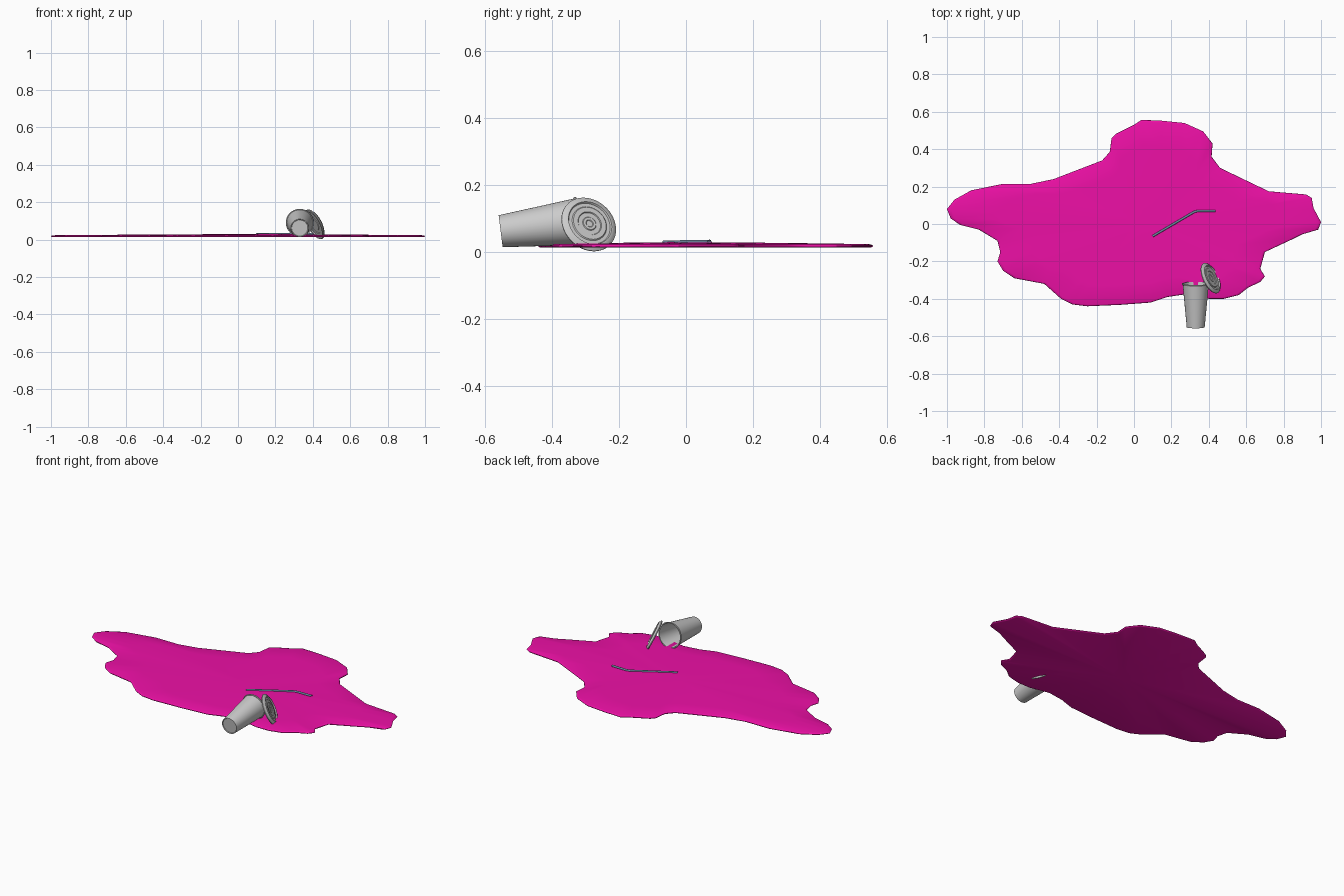
import bpy, bmesh, math
from mathutils import Vector

if "Cube" in bpy.data.objects:
    bpy.data.objects.remove(bpy.data.objects["Cube"])


def finish(name, bm, angle=40, color=None):
    bmesh.ops.recalc_face_normals(bm, faces=bm.faces)
    me = bpy.data.meshes.new(name)
    bm.to_mesh(me)
    bm.free()
    ob = bpy.data.objects.new(name, me)
    bpy.context.collection.objects.link(ob)
    if color:
        mat = bpy.data.materials.new(name + "_color")
        mat.diffuse_color = color
        mat.use_nodes = True
        mat.node_tree.nodes["Principled BSDF"].inputs["Base Color"].default_value = mat.diffuse_color
        me.materials.append(mat)
    bpy.ops.object.select_all(action='DESELECT')
    ob.select_set(True)
    bpy.context.view_layer.objects.active = ob
    bpy.ops.object.shade_smooth_by_angle(angle=math.radians(angle))
    return ob


def bridge(bm, a, b):
    n = len(a)
    for i in range(n):
        bm.faces.new((a[i], a[(i + 1) % n], b[(i + 1) % n], b[i]))


def fan(bm, ring, co):
    c = bm.verts.new(co)
    for i in range(len(ring)):
        bm.faces.new((ring[i], ring[(i + 1) % len(ring)], c))


def lathe(name, profile, origin, axis, seg=40):
    """Revolve (radius, height) points around an axis, capping both ends."""
    q = Vector(axis).to_track_quat('Z', 'Y')
    o = Vector(origin)
    bm = bmesh.new()
    rings = [[bm.verts.new(o + q @ Vector((r * math.cos(t), r * math.sin(t), h)))
              for t in (2 * math.pi * i / seg for i in range(seg))] for r, h in profile]
    for a, b in zip(rings, rings[1:]):
        bridge(bm, a, b)
    for ring, (r, h) in ((rings[0], profile[0]), (rings[-1], profile[-1])):
        fan(bm, ring, o + q @ Vector((0, 0, h)))
    return finish(name, bm)


# Spilled puddle: outline shrunk towards the middle in slightly rising rings
outline = [(-1, .08), (-.96, .13), (-.87, .18), (-.70, .215), (-.55, .215), (-.43, .24),
           (-.17, .34), (-.13, .385), (-.12, .46), (-.10, .48), (0, .53), (.04, .557),
           (.15, .552), (.27, .54), (.37, .495), (.42, .43), (.415, .36), (.46, .30),
           (.72, .175), (.92, .158), (.95, .14), (.96, .085), (1, .01), (.985, -.03),
           (.90, -.055), (.85, -.08), (.70, -.15), (.675, -.24), (.70, -.28), (.675, -.31),
           (.61, -.34), (.56, -.38), (.48, -.40), (.40, -.40), (.28, -.375), (.18, -.39),
           (.09, -.42), (-.07, -.432), (-.25, -.44), (-.33, -.43), (-.39, -.40), (-.48, -.32),
           (-.64, -.29), (-.70, -.25), (-.73, -.20), (-.715, -.15), (-.73, -.09),
           (-.83, -.03), (-.93, -.005), (-.98, .03)]
cx, cy = .08, .0
bm = bmesh.new()
rings = [[bm.verts.new((cx + (x - cx) * s, cy + (y - cy) * s, z)) for x, y in outline]
         for s, z in ((.985, .013), (.997, .015), (1, .018), (.996, .021), (.98, .0235),
                      (.75, .0255), (.45, .0275), (.2, .029))]
for a, b in zip(rings, rings[1:]):
    bridge(bm, a, b)
fan(bm, rings[0], (cx, cy, .013))
fan(bm, rings[-1], (cx, cy, .0295))
finish("puddle", bm, 60, (.85, .005, .38, 1))

# Tipped cup: outer wall, rolled lip, inner wall and floor
base, mouth = Vector((.33, -.552, .062)), Vector((.33, -.318, .091))
L = (mouth - base).length
lathe("cup", [(.043, .003), (.045, 0), (.048, 0), (.0695, L - .008), (.073, L - .008),
              (.0745, L - .004), (.073, L), (.068, L), (.067, L - .006), (.046, .007)],
      base, mouth - base)

# Lid leaning beside the cup, with stepped concentric rings
lathe("lid", [(.012, -.004), (.035, -.004), (.037, -.001), (.052, -.001), (.054, -.004),
              (.070, -.004), (.074, -.009), (.085, -.009), (.088, -.006), (.088, -.003),
              (.083, 0), (.074, .007), (.070, .007), (.067, .001), (.056, .001),
              (.053, .004), (.038, .004), (.036, .001), (.022, .001), (.020, .003),
              (.012, .003), (.010, .001)],
      (.413, -.288, .084), (.81, .39, .43))

# Bent straw lying on the puddle
cu = bpy.data.curves.new("straw", 'CURVE')
cu.dimensions = '3D'
cu.bevel_depth = .006
cu.bevel_resolution = 3
path = [(.10, -.065, .029), (.31, .058, .030), (.325, .066, .030), (.343, .07, .030), (.435, .07, .031)]
sp = cu.splines.new('POLY')
sp.points.add(len(path) - 1)
for p, co in zip(sp.points, path):
    p.co = (*co, 1)
straw = bpy.data.objects.new("straw", cu)
bpy.context.collection.objects.link(straw)
mat = bpy.data.materials.new("straw_color")
mat.diffuse_color = (.16, .25, .36, 1)
mat.use_nodes = True
mat.node_tree.nodes["Principled BSDF"].inputs["Base Color"].default_value = mat.diffuse_color
cu.materials.append(mat)
bpy.ops.object.select_all(action='DESELECT')
straw.select_set(True)
bpy.context.view_layer.objects.active = straw
bpy.ops.object.convert(target='MESH')
bpy.ops.object.shade_smooth_by_angle(angle=math.radians(40))
